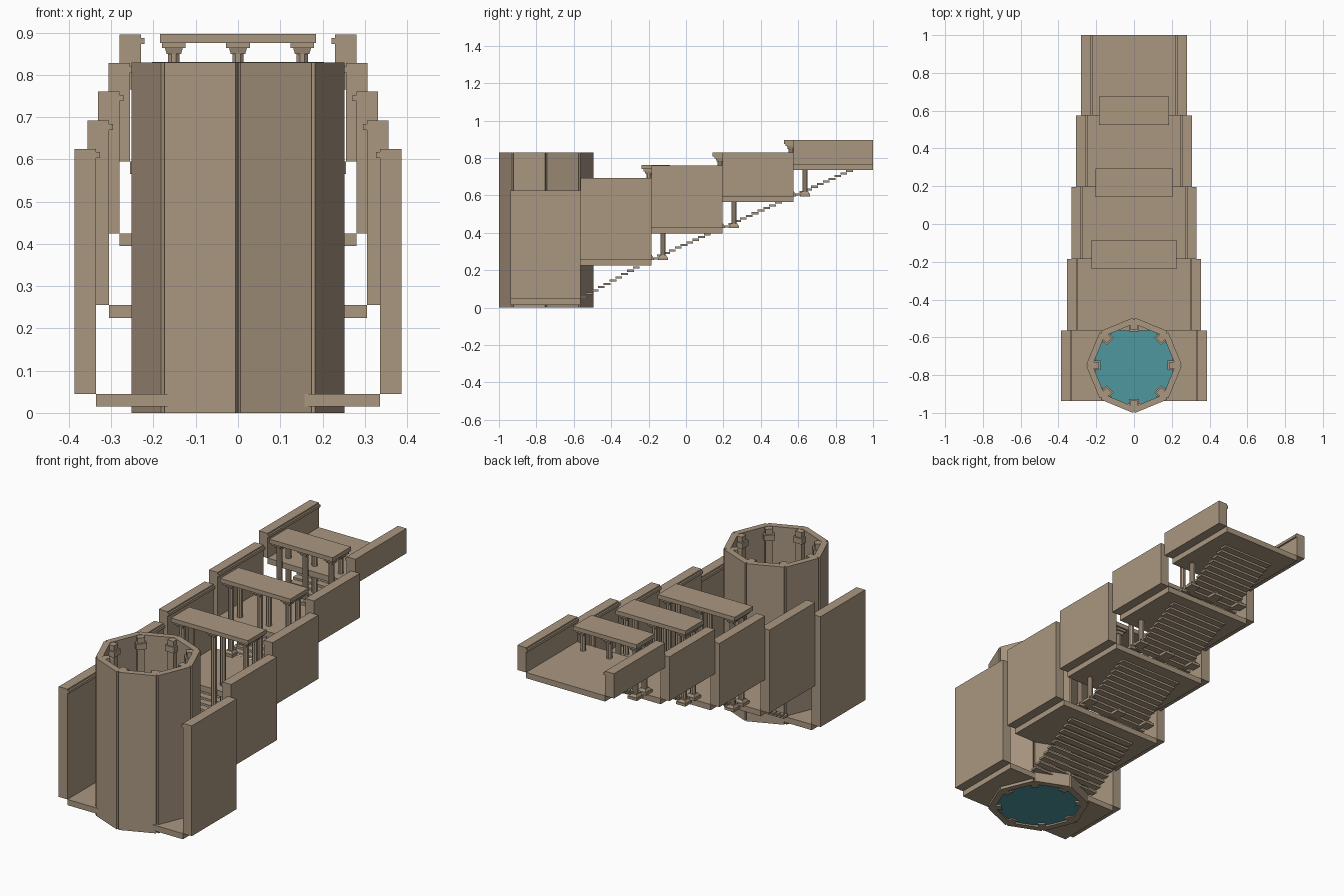
import bpy, bmesh, math
from mathutils import Matrix, Vector

if "Cube" in bpy.data.objects:
    bpy.data.objects.remove(bpy.data.objects["Cube"])


def material(name, rgb):
    m = bpy.data.materials.new(name)
    m.diffuse_color = (*rgb, 1)
    m.use_nodes = True
    m.node_tree.nodes["Principled BSDF"].inputs["Base Color"].default_value = m.diffuse_color
    return m


STONE = material("sandstone", (0.40, 0.31, 0.22))
WATER = material("teal_water", (0.08, 0.31, 0.35))


def box(bm, x0, x1, y0, y1, z0, z1, mat=Matrix()):
    size = Matrix.Diagonal((x1 - x0, y1 - y0, z1 - z0, 1))
    centre = Matrix.Translation(((x0 + x1) / 2, (y0 + y1) / 2, (z0 + z1) / 2))
    bmesh.ops.create_cube(bm, size=1, matrix=mat @ centre @ size)


def frustum(bm, x, y, z0, z1, r0, r1, sides, turn=0.0):
    m = Matrix.Translation((x, y, (z0 + z1) / 2)) @ Matrix.Rotation(turn, 4, 'Z')
    bmesh.ops.create_cone(bm, cap_ends=True, segments=sides, radius1=r0, radius2=r1,
                          depth=z1 - z0, matrix=m)


def finish(name, bm, mat=STONE):
    mesh = bpy.data.meshes.new(name)
    bm.to_mesh(mesh)
    bm.free()
    mesh.materials.append(mat)
    ob = bpy.data.objects.new(name, mesh)
    bpy.context.collection.objects.link(ob)
    return ob


# Terraces from top to bottom: y start, y end, floor top, wall top, half width
LEVELS = [
    (0.575, 1.000, 0.765, 0.895, 0.230),
    (0.195, 0.575, 0.595, 0.828, 0.255),
    (-0.185, 0.195, 0.425, 0.760, 0.280),
    (-0.565, -0.185, 0.255, 0.692, 0.305),
    (-0.937, -0.565, 0.045, 0.625, 0.336),
]

for i, (y0, y1, zf, zw, hw) in enumerate(LEVELS):
    # floor slab
    bm = bmesh.new()
    box(bm, -hw, hw, y0, y1, zf - 0.03, zf)
    finish(f"terrace_floor_{i}", bm)

    # side walls with a small moulding along the inner top edge
    bm = bmesh.new()
    for s in (-1, 1):
        xs = sorted((s * hw, s * (hw + 0.051)))
        box(bm, *xs, y0, y1, zf, zw)
        xs = sorted((s * (hw - 0.009), s * (hw + 0.005)))
        box(bm, *xs, y0, y1, zw - 0.022, zw - 0.008)
    finish(f"side_walls_{i}", bm)

# Stair flights of thin treads between neighbouring terraces
STEPS = 12
for i in range(4):
    y0, zt, hw = LEVELS[i][0], LEVELS[i][2], LEVELS[i][4]
    zb = LEVELS[i + 1][2]
    rise, run = (zt - zb) / STEPS, 0.375 / STEPS
    bm = bmesh.new()
    for k in range(STEPS):
        z = zb + rise * (k + 1)
        y = y0 + run * k
        box(bm, -0.65 * hw, 0.65 * hw, y, y + run * 1.15, z - 0.011, z)
    finish(f"stair_flight_{i}", bm)

# Pillared pavilions carrying a flat lintel slab
for i in range(3):
    yc = LEVELS[i][0] + 0.024
    top, hw = LEVELS[i][3] + 0.002, LEVELS[i][4]
    foot = LEVELS[i + 1][2]
    bm = bmesh.new()
    box(bm, -0.8 * hw, 0.8 * hw, yc - 0.076, yc + 0.076, top - 0.022, top)
    finish(f"pavilion_lintel_{i}", bm)

    bm = bmesh.new()
    z = top - 0.022
    q = math.sqrt(2)
    for x in (-0.66 * hw, 0, 0.66 * hw):
        for y in (yc - 0.038, yc + 0.038):
            box(bm, x - 0.027, x + 0.027, y - 0.027, y + 0.027, foot, foot + 0.014)
            frustum(bm, x, y, foot + 0.014, foot + 0.026, 0.023 * q, 0.016 * q, 4, math.pi / 4)
            frustum(bm, x, y, foot + 0.026, z - 0.026, 0.0145, 0.0145, 8, math.pi / 8)
            frustum(bm, x, y, z - 0.026, z - 0.012, 0.017 * q, 0.021 * q, 4, math.pi / 4)
            box(bm, x - 0.028, x + 0.028, y - 0.028, y + 0.028, z - 0.012, z)
    finish(f"pavilion_columns_{i}", bm)

# Octagonal well shaft: eight wall panels, corner pilasters with capitals
WELL = Vector((0, -0.748, 0))
H = 0.829
panels, pilasters = bmesh.new(), bmesh.new()
for k in range(8):
    base = Matrix.Translation(WELL)
    m = base @ Matrix.Rotation(math.radians(45 * k + 22.5), 4, 'Z')
    box(panels, 0.203, 0.235, -0.0915, 0.0915, 0, H, m)
    m = base @ Matrix.Rotation(math.radians(45 * k), 4, 'Z')
    box(pilasters, 0.186, 0.243, -0.018, 0.018, 0, H - 0.002, m)
    box(pilasters, 0.178, 0.215, -0.026, 0.026, H - 0.06, H - 0.03, m)
finish("well_wall_panels", panels)
finish("well_pilasters", pilasters)

# Water filling the bottom of the well
bm = bmesh.new()
frustum(bm, WELL.x, WELL.y, 0.008, 0.06, 0.208, 0.208, 32)
finish("well_water", bm, WATER)
